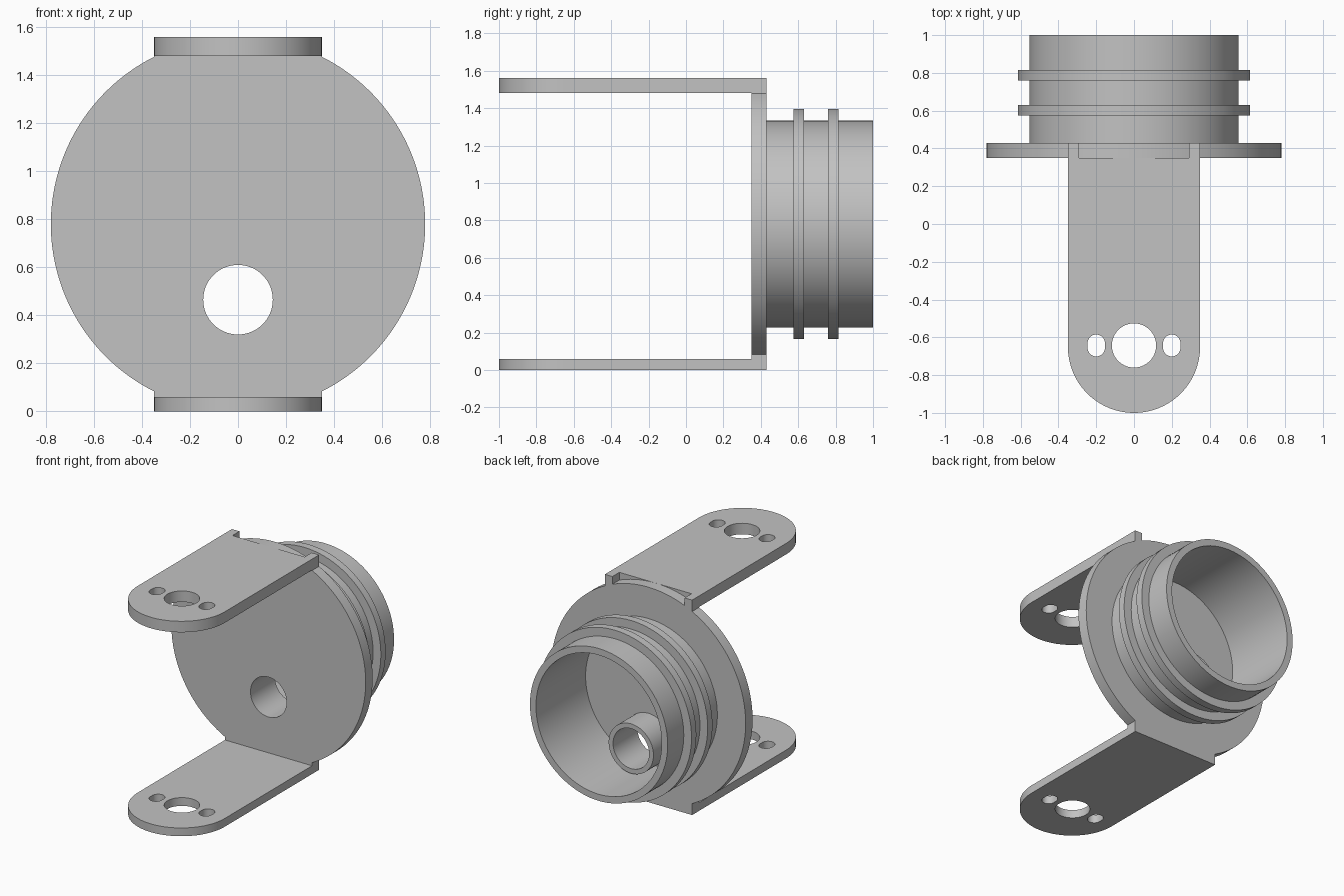
import bpy, bmesh, math
from mathutils import Matrix, Vector

if "Cube" in bpy.data.objects:
    bpy.data.objects.remove(bpy.data.objects["Cube"])

CZ = 0.78            # height of the round plate's centre
R = 0.78             # plate radius
Y0, Y1 = 0.35, 0.43  # plate front and back
W = 0.35             # half width of the arms

grey = bpy.data.materials.new("light grey")
grey.diffuse_color = (0.54, 0.54, 0.54, 1)
grey.use_nodes = True
grey.node_tree.nodes["Principled BSDF"].inputs["Base Color"].default_value = grey.diffuse_color


def finish(name, bm):
    bmesh.ops.recalc_face_normals(bm, faces=bm.faces)
    mesh = bpy.data.meshes.new(name)
    bm.to_mesh(mesh)
    bm.free()
    mesh.materials.append(grey)
    obj = bpy.data.objects.new(name, mesh)
    bpy.context.collection.objects.link(obj)
    bpy.ops.object.select_all(action='DESELECT')
    obj.select_set(True)
    bpy.context.view_layer.objects.active = obj
    bpy.ops.object.shade_smooth_by_angle(angle=math.radians(30))
    return obj


def arc(cx, cy, r, a0, a1, n):
    return [(cx + r * math.cos(a0 + (a1 - a0) * i / n),
             cy + r * math.sin(a0 + (a1 - a0) * i / n)) for i in range(n + 1)]


def circle(cx, cy, r, n=64):
    return arc(cx, cy, r, 0, 2 * math.pi, n)[:-1]


def slot(cx, cy, r, half):
    return (arc(cx, cy + half, r, 0, math.pi, 16)
            + arc(cx, cy - half, r, math.pi, 2 * math.pi, 16))


def sheet(name, loops, to3d, offset):
    """Fill an outline with holes and extrude it into a solid."""
    bm = bmesh.new()
    for loop in loops:
        vs = [bm.verts.new(to3d(*p)) for p in loop]
        for i, v in enumerate(vs):
            bm.edges.new((v, vs[(i + 1) % len(vs)]))
    bmesh.ops.triangle_fill(bm, use_beauty=True, edges=bm.edges[:])
    out = bmesh.ops.extrude_face_region(bm, geom=bm.faces[:], use_keep_orig=True)
    moved = [g for g in out["geom"] if isinstance(g, bmesh.types.BMVert)]
    bmesh.ops.translate(bm, verts=moved, vec=offset)
    return finish(name, bm)


def lathe(name, profile, cz, n=96):
    """Turn a (radius, y) profile about an axis along y."""
    bm = bmesh.new()
    vs = [bm.verts.new((r, y, cz)) for r, y in profile]
    es = [bm.edges.new(e) for e in zip(vs, vs[1:])]
    bmesh.ops.spin(bm, geom=vs + es, cent=(0, 0, cz), axis=(0, 1, 0),
                   angle=2 * math.pi, steps=n, use_merge=True)
    bmesh.ops.remove_doubles(bm, verts=bm.verts, dist=1e-5)
    return finish(name, bm)


# Round plate: flat foot below, two small corner tabs above
side = math.acos(W / R)
inner = math.acos(0.29 / R)
outline = [(-W, 0), (W, 0)]
outline += arc(0, CZ, R, -side, side, 72)
outline += [(W, 1.56), (0.29, 1.56)]
outline += arc(0, CZ, R, inner, math.pi - inner, 32)
outline += [(-0.29, 1.56), (-W, 1.56)]
outline += arc(0, CZ, R, math.pi - side, math.pi + side, 72)
sheet("round_plate", [outline, circle(0, 0.465, 0.145)],
      lambda x, z: (x, Y0, z), (0, Y1 - Y0, 0))

# Upper and lower arms with rounded ends, a pivot hole and two slots
arm = [(W, Y0), (-W, Y0)] + arc(0, -0.65, W, math.pi, 2 * math.pi, 48)
holes = [circle(0, -0.643, 0.117)] + [slot(s * 0.2, -0.643, 0.046, 0.012)
                                      for s in (-1, 1)]
for name, z, t in (("upper_arm", 1.48, 0.08), ("lower_arm", 0.0, 0.06)):
    sheet(name, [arm] + holes, lambda x, y: (x, y, z), (0, 0, t))

# Ribbed socket behind the plate
RT, RR = 0.553, 0.615
socket = [(0.505, Y1), (0.505, 1.0), (RT, 1.0)]
for a, b in ((0.815, 0.76), (0.63, 0.575)):
    socket += [(RT, a), (RR, a), (RR, b), (RT, b)]
socket.append((RT, Y1))
lathe("ribbed_socket", socket, CZ)

# Short cable pipe inside the socket
lathe("inner_pipe", [(0.145, Y1), (0.145, 0.63), (0.18, 0.63), (0.18, Y1)],
      0.465, 64)
